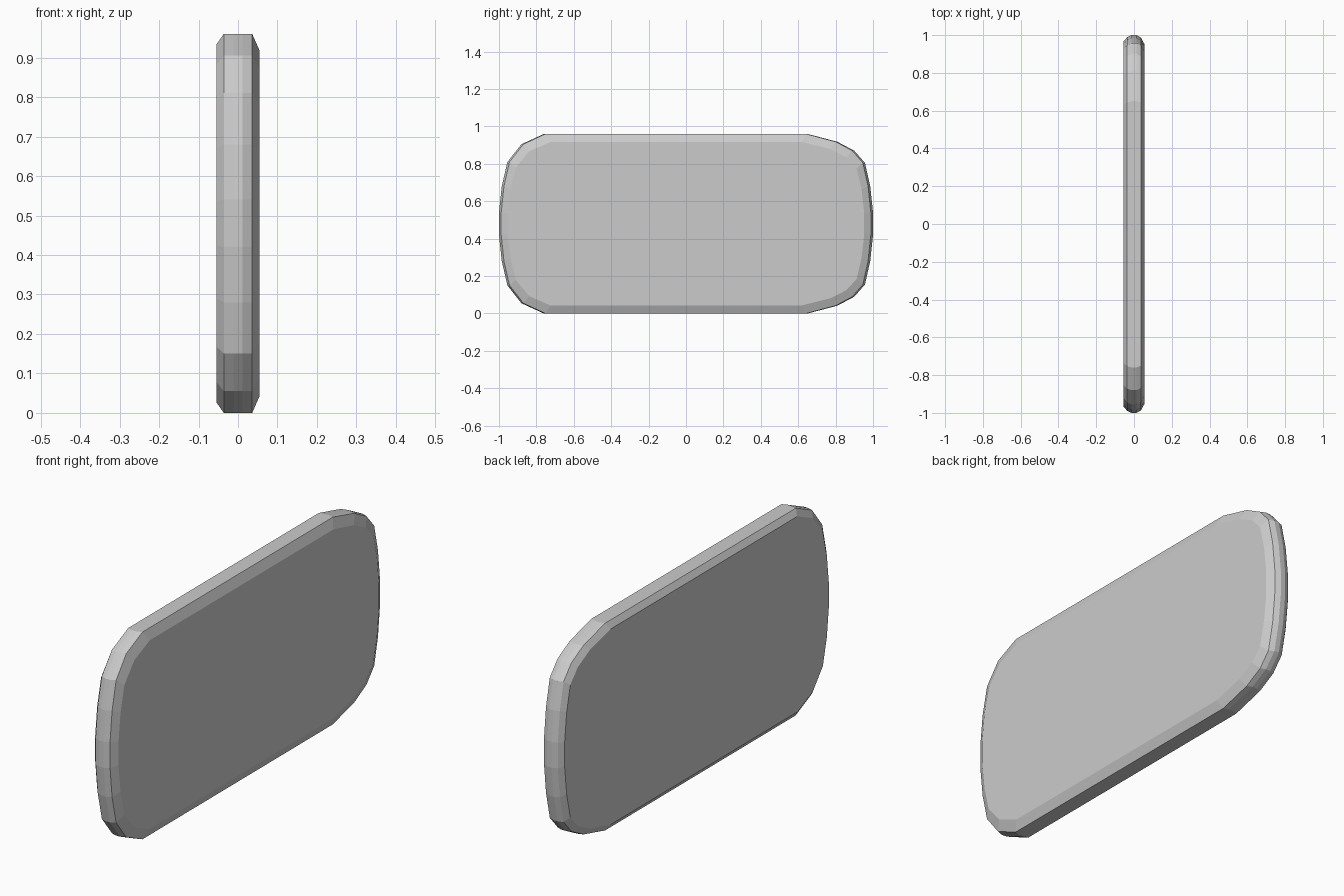
import bpy, bmesh

if "Cube" in bpy.data.objects:
    bpy.data.objects.remove(bpy.data.objects["Cube"])

HALF_H = 0.48

# Upper half of the outline (y, height above the middle), from the +y end to the -y end
upper = [(1.0, 0.06), (0.985, 0.2), (0.957, 0.325), (0.90, 0.39), (0.81, 0.438), (0.65, 0.48),
         (-0.76, 0.48), (-0.88, 0.425), (-0.955, 0.33), (-0.985, 0.2), (-1.0, 0.06)]
outline = upper + [(y, -z) for y, z in reversed(upper)]

# Layers through the thickness: x, inset at the ends, inset at top and bottom
layers = [(-0.055, 0.033, 0.027), (-0.036, 0.010, 0.0), (-0.012, 0.0, 0.0),
          (0.012, 0.0, 0.0), (0.036, 0.012, 0.0), (0.055, 0.047, 0.043)]


def layered_slab(name):
    bm = bmesh.new()
    rings = []
    for x, end_in, top_in in layers:
        sy, sz = 1 - end_in, 1 - top_in / HALF_H
        rings.append([bm.verts.new((x, y * sy, HALF_H + z * sz)) for y, z in outline])
    n = len(outline)
    for a, b in zip(rings, rings[1:]):
        for i in range(n):
            j = (i + 1) % n
            bm.faces.new((a[i], a[j], b[j], b[i]))
    # Flat caps
    bm.faces.new(rings[0])
    bm.faces.new(rings[-1])
    bmesh.ops.recalc_face_normals(bm, faces=bm.faces)
    mesh = bpy.data.meshes.new(name)
    bm.to_mesh(mesh)
    bm.free()
    obj = bpy.data.objects.new(name, mesh)
    bpy.context.collection.objects.link(obj)
    return obj


# Rounded upright panel with chamfered rims
layered_slab("rounded_panel")
